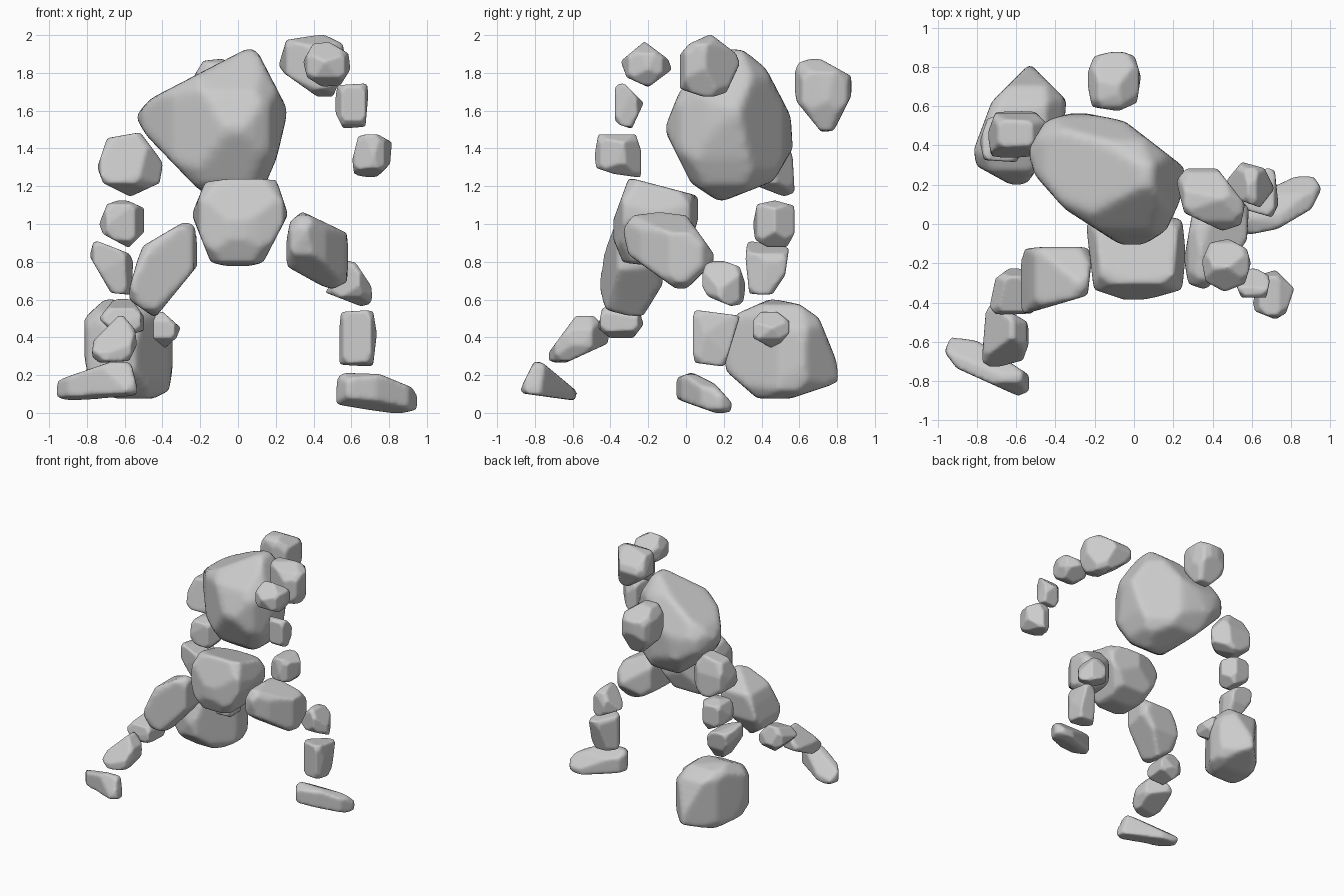
import bpy, bmesh
from mathutils import Vector
from mathutils.geometry import convex_hull_2d
from itertools import product


def slice_off(bm, co, no):
    bmesh.ops.bisect_plane(bm, geom=bm.verts[:] + bm.edges[:] + bm.faces[:], dist=1e-5,
                           plane_co=co, plane_no=no, clear_outer=True)
    bmesh.ops.holes_fill(bm, edges=bm.edges[:], sides=0)


def rock(name, front, side, top, chop=0.9):
    """Chisel a block to its front (x,z), side (y,z) and top (x,y) outlines
    in hundredths, chop the corners, then soften the edges."""
    bm = bmesh.new()
    bmesh.ops.create_cube(bm, size=6)
    for flat, (a, b) in ((front, (0, 2)), (side, (1, 2)), (top, (0, 1))):
        pts = [Vector((flat[i] / 100, flat[i + 1] / 100)) for i in range(0, len(flat), 2)]
        pts = [pts[i] for i in convex_hull_2d(pts)]
        mid = sum(pts, Vector((0, 0))) / len(pts)
        for p, q in zip(pts, pts[1:] + pts[:1]):
            n = Vector((q.y - p.y, p.x - q.x)).normalized()
            if n.dot(p - mid) < 0:
                n = -n
            p = p + n * 0.005
            co, no = Vector((0, 0, 0)), Vector((0, 0, 0))
            co[a], co[b], no[a], no[b] = p.x, p.y, n.x, n.y
            slice_off(bm, co, no)
    # corner facets
    axes = [[v.co[i] for v in bm.verts] for i in range(3)]
    c = Vector([(max(k) + min(k)) / 2 for k in axes])
    half = [(max(k) - min(k)) / 2 for k in axes]
    for s in product((-1, 1), repeat=3):
        n = Vector([s[i] / half[i] for i in range(3)])
        reach = max((v.co - c).dot(n) for v in bm.verts)
        slice_off(bm, c + n * (reach * chop / n.length_squared), n.normalized())
    bmesh.ops.remove_doubles(bm, verts=bm.verts[:], dist=1e-4)
    bmesh.ops.recalc_face_normals(bm, faces=bm.faces[:])
    bmesh.ops.translate(bm, verts=bm.verts[:], vec=-c)
    me = bpy.data.meshes.new(name)
    bm.to_mesh(me)
    bm.free()
    ob = bpy.data.objects.new(name, me)
    ob.location = c
    bpy.context.collection.objects.link(ob)
    m = ob.modifiers.new("grain", 'REMESH')
    m.mode, m.voxel_size, m.use_smooth_shade = 'VOXEL', max(half) / 16, True
    m = ob.modifiers.new("worn_edges", 'SMOOTH')
    m.factor, m.iterations = 0.5, 5


# body
rock("torso",
     [-54, 157, -46, 166, -22, 178, 6, 193, 10, 191, 26, 160, 20, 135, 14, 121, 0, 112, -12, 113, -22, 120, -48, 147],
     [-11, 150, -3, 170, 20, 193, 30, 192, 42, 182, 55, 157, 56, 140, 46, 123, 18, 112, 3, 122],
     [-54, 37, -45, 52, -30, 57, -5, 52, 26, 28, 23, 12, 16, -3, 5, -10, -7, -10, -35, 8, -50, 25])
rock("pelvis",
     [-24, 105, -17, 122, 0, 124, 20, 123, 26, 105, 13, 80, 5, 78, -5, 78, -14, 80],
     [-30, 124, 8, 114, 8, 108, 0, 85, -15, 78, -33, 80, -38, 92, -38, 102],
     [-24, 0, 0, 6, 24, 2, 26, -15, 24, -33, 10, -37, -2, -39, -20, -33])
rock("head",
     [-23, 178, -18, 186, -8, 187, 2, 180, 3, 165, -2, 150, -12, 149, -22, 160],
     [57, 178, 60, 185, 69, 188, 87, 178, 87, 168, 78, 150, 72, 149, 59, 165],
     [-24, 75, -20, 85, -8, 88, 0, 85, 3, 75, 1, 62, -8, 58, -21, 60])

# raised arm
rock("raised_shoulder",
     [22, 184, 26, 197, 45, 200, 55, 195, 57, 185, 50, 168, 42, 168, 25, 180],
     [-4, 188, 2, 195, 13, 200, 26, 190, 28, 185, 21, 170, 12, 167, -3, 172],
     [22, 22, 27, 28, 42, 28, 56, 10, 54, 0, 45, -3, 26, 6])
rock("raised_elbow",
     [35, 186, 40, 195, 48, 196, 58, 190, 59, 182, 54, 174, 45, 173, 37, 178],
     [-34, 186, -22, 196, -10, 187, -8, 182, -20, 173, -31, 178],
     [35, -19, 39, -10, 48, -8, 57, -13, 59, -20, 56, -30, 46, -34, 37, -29])
rock("raised_forearm",
     [51, 161, 53, 173, 69, 174, 67, 152, 56, 151],
     [-39, 157, -37, 172, -34, 175, -23, 164, -29, 151, -35, 153],
     [52, -30, 60, -22, 69, -27, 67, -37, 55, -37])
rock("raised_hand",
     [61, 134, 64, 146, 72, 148, 81, 143, 80, 132, 73, 125, 62, 126],
     [-48, 136, -46, 147, -27, 147, -24, 138, -24, 125, -38, 127, -47, 130],
     [61, -40, 65, -26, 72, -24, 81, -33, 77, -45, 72, -48, 62, -44])

# hanging arm with the big fist
rock("hanging_shoulder",
     [-74, 130, -69, 145, -52, 148, -40, 132, -42, 122, -57, 115, -71, 122],
     [34, 122, 40, 148, 52, 148, 56, 135, 57, 117, 52, 115, 40, 120],
     [-74, 46, -70, 57, -52, 58, -40, 46, -52, 35, -72, 33])
rock("hanging_elbow",
     [-73, 100, -69, 110, -61, 113, -50, 108, -50, 96, -58, 88, -71, 95],
     [36, 100, 38, 110, 47, 112, 58, 109, 58, 97, 53, 88, 45, 87, 37, 92],
     [-73, 45, -69, 56, -56, 57, -50, 47, -55, 38, -69, 36])
rock("hanging_forearm",
     [-78, 83, -76, 91, -58, 84, -56, 80, -57, 63, -67, 64],
     [31, 91, 54, 87, 52, 73, 44, 61, 34, 63],
     [-78, 42, -74, 54, -58, 57, -55, 45, -60, 32, -76, 33])
rock("big_fist",
     [-81, 50, -70, 60, -45, 57, -36, 45, -34, 30, -37, 12, -45, 8, -63, 7, -78, 15, -81, 30],
     [45, 60, 60, 57, 70, 50, 79, 28, 81, 17, 76, 15, 55, 8, 38, 8, 22, 22, 20, 33, 27, 52],
     [-81, 38, -72, 62, -53, 81, -35, 63, -36, 50, -54, 22, -60, 19, -80, 30])
rock("thumb",
     [-48, 52, -40, 53, -31, 45, -33, 40, -40, 34, -50, 36],
     [33, 45, 43, 57, 57, 46, 47, 34, 36, 40],
     [-52, 36, -52, 55, -35, 54, -31, 46, -34, 36])

# leg on the +x side
rock("near_thigh",
     [25, 85, 28, 101, 34, 106, 57, 95, 58, 88, 58, 70, 50, 66, 44, 68, 26, 78],
     [-33, 97, -28, 104, -14, 106, 0, 104, 15, 83, 14, 80, 0, 66, -5, 66, -30, 84],
     [26, -18, 30, 5, 50, 15, 58, 8, 57, -8, 46, -24, 36, -33, 28, -30])
rock("near_knee",
     [47, 64, 58, 80, 62, 79, 70, 67, 71, 58, 65, 57],
     [8, 69, 10, 78, 17, 81, 28, 77, 31, 68, 30, 58, 24, 57, 12, 62],
     [46, 20, 55, 31, 66, 28, 71, 18, 64, 9, 50, 14])
rock("near_shin",
     [53, 35, 55, 53, 71, 54, 73, 42, 71, 25, 54, 26],
     [3, 53, 5, 54, 28, 51, 20, 25, 5, 27, 3, 38],
     [54, 14, 62, 26, 71, 29, 73, 10, 70, 4, 56, 8])
rock("near_foot",
     [52, 5, 53, 18, 56, 21, 75, 20, 92, 13, 95, 8, 94, 2, 85, 0, 70, 2],
     [-5, 8, -5, 18, 3, 21, 15, 15, 24, 5, 23, 1, 17, 0, 0, 6],
     [52, 4, 58, -5, 73, -2, 90, 8, 95, 18, 91, 24, 83, 24, 55, 11], 0.94)

# leg on the -x side
rock("far_thigh",
     [-57, 66, -53, 80, -50, 88, -28, 101, -22, 98, -22, 78, -44, 51, -57, 60],
     [-46, 66, -46, 75, -38, 98, -30, 101, -12, 88, -13, 68, -24, 50, -42, 55],
     [-60, -25, -57, -14, -45, -9, -25, -8, -22, -18, -24, -36, -58, -46])
rock("far_knee",
     [-73, 50, -66, 59, -58, 62, -49, 49, -50, 44, -63, 40],
     [-46, 45, -44, 55, -27, 60, -23, 47, -29, 39, -40, 40],
     [-73, -42, -70, -28, -62, -22, -50, -26, -52, -45, -70, -46])
rock("far_shin",
     [-77, 30, -76, 38, -62, 52, -55, 44, -54, 36, -58, 28, -73, 27],
     [-72, 32, -58, 51, -49, 51, -41, 42, -42, 37, -66, 26, -72, 28],
     [-77, -70, -75, -45, -72, -40, -55, -50, -53, -58, -57, -69, -72, -73])
rock("far_foot",
     [-96, 9, -95, 17, -66, 27, -57, 26, -53, 10, -60, 8, -90, 7],
     [-88, 11, -80, 27, -76, 26, -58, 11, -59, 7, -86, 11],
     [-96, -65, -93, -58, -80, -60, -54, -77, -54, -85, -59, -87, -90, -73], 0.94)
